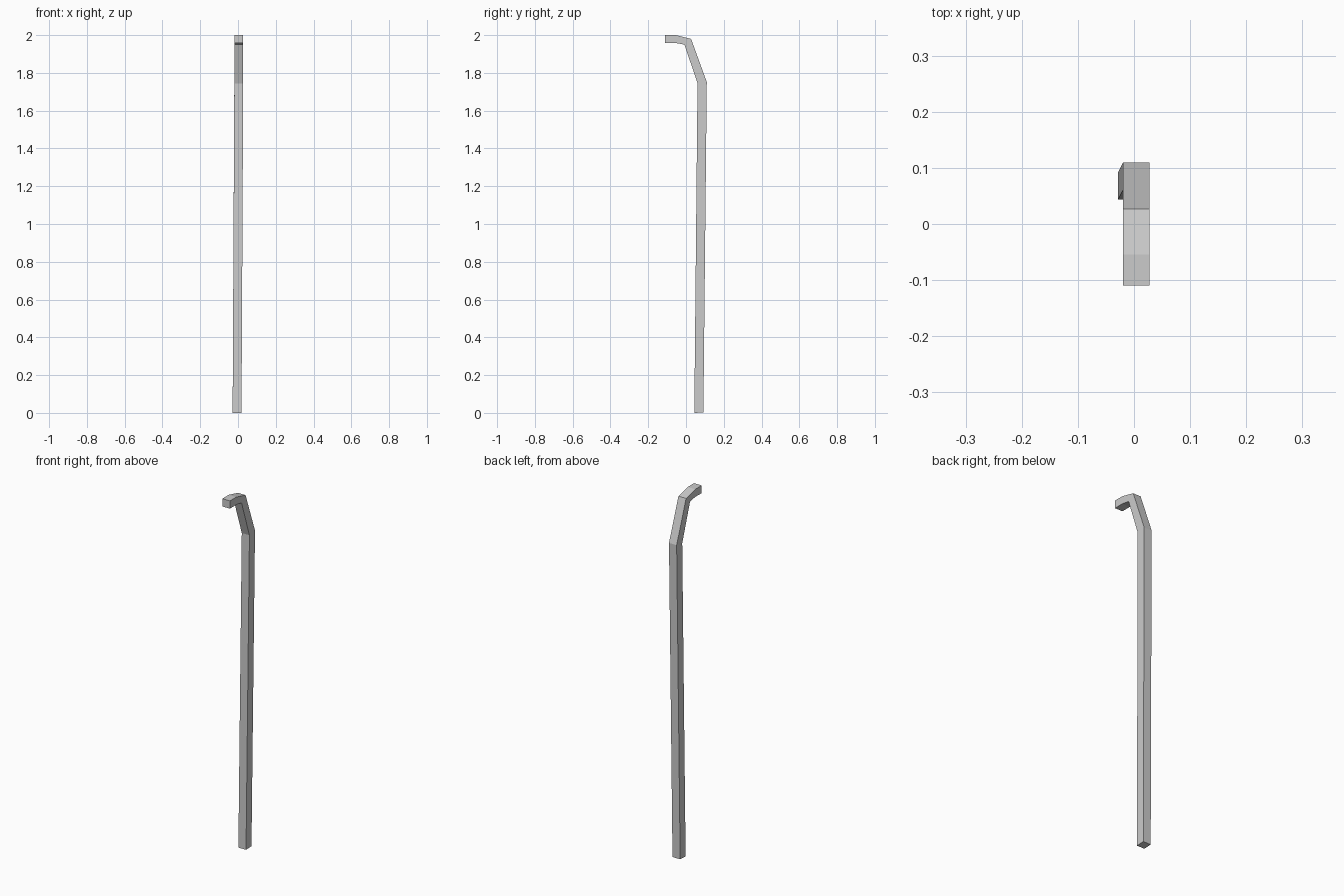
import bpy, bmesh

if "Cube" in bpy.data.objects:
    bpy.data.objects.remove(bpy.data.objects["Cube"])

# Each station of the bent square bar: (x centre, inner y, z, outer y, z)
STATIONS = [
    (-0.005, 0.044, 0.000, 0.092, 0.002),   # foot
    (0.004, 0.061, 1.744, 0.110, 1.752),    # top of the shaft
    (0.004, -0.008, 1.950, 0.027, 1.980),   # elbow
    (0.004, -0.055, 1.958, -0.054, 2.000),  # start of the tip
    (0.004, -0.110, 1.957, -0.110, 2.000),  # tip end
]
HALF_WIDTH = 0.0235

bm = bmesh.new()
rings = []
for x, yi, zi, yo, zo in STATIONS:
    corners = [(x - HALF_WIDTH, yi, zi), (x + HALF_WIDTH, yi, zi),
               (x + HALF_WIDTH, yo, zo), (x - HALF_WIDTH, yo, zo)]
    rings.append([bm.verts.new(c) for c in corners])

# Sides between stations
for a, b in zip(rings, rings[1:]):
    for i in range(4):
        j = (i + 1) % 4
        bm.faces.new((a[i], a[j], b[j], b[i]))

# End caps
bm.faces.new(rings[0][::-1])
bm.faces.new(rings[-1])
bmesh.ops.recalc_face_normals(bm, faces=bm.faces)

mesh = bpy.data.meshes.new("bent_bar")
bm.to_mesh(mesh)
bm.free()
bpy.context.collection.objects.link(bpy.data.objects.new("bent_bar", mesh))
